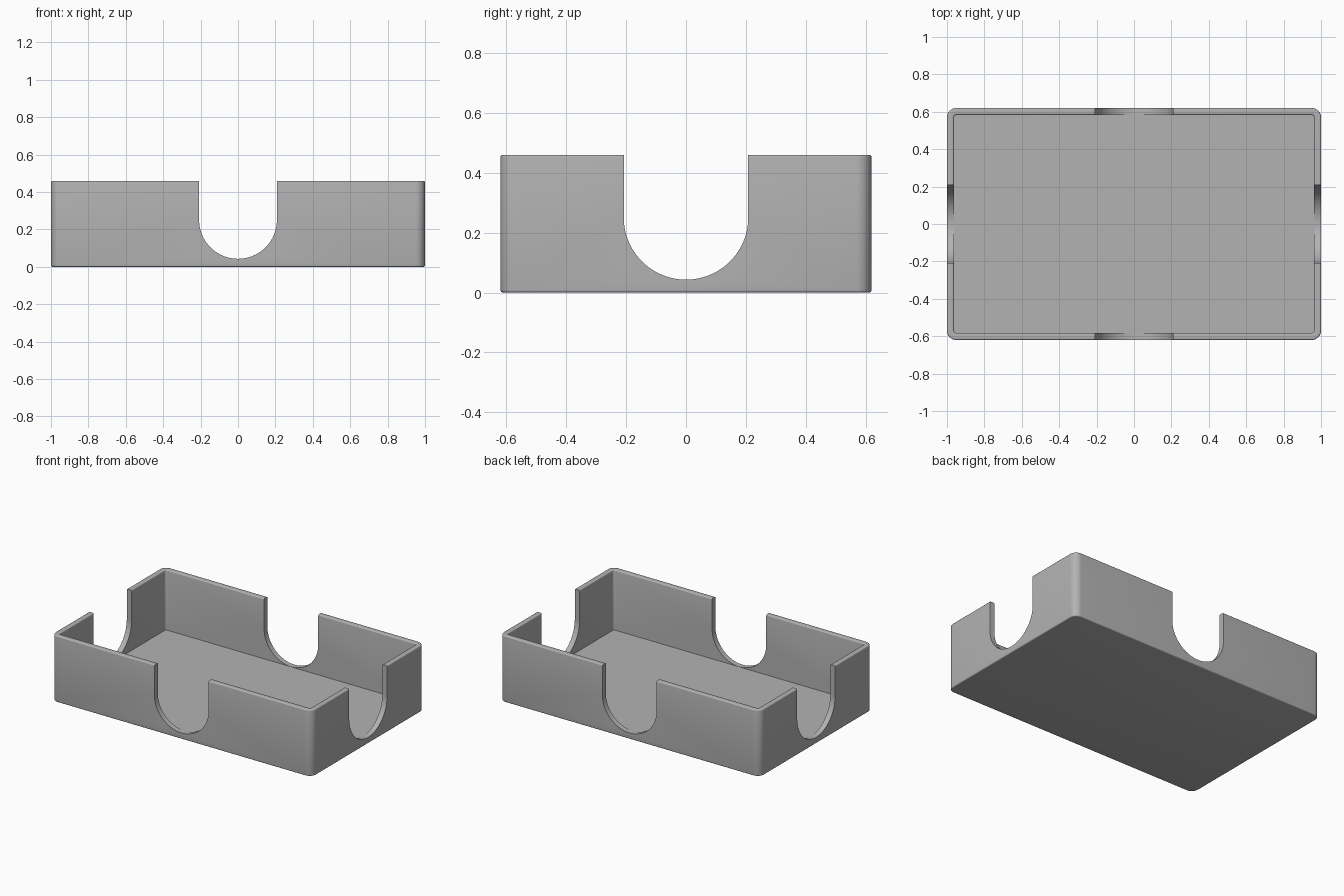
import bpy, bmesh, math

HALF_X, HALF_Y, HEIGHT = 1.0, 0.62, 0.46
WALL, FLOOR = 0.037, 0.042
EDGE = 0.008          # small rounding on rim and base
CORNER = 0.05
NOTCH_R = 0.208

if "Cube" in bpy.data.objects:
    bpy.data.objects.remove(bpy.data.objects["Cube"], do_unlink=True)

grey = bpy.data.materials.new("plain grey")
grey.use_nodes = True
colour = (0.45, 0.45, 0.45, 1)
grey.diffuse_color = colour
grey.node_tree.nodes["Principled BSDF"].inputs["Base Color"].default_value = colour


def make_object(name, bm):
    bmesh.ops.recalc_face_normals(bm, faces=bm.faces)
    mesh = bpy.data.meshes.new(name)
    bm.to_mesh(mesh)
    bm.free()
    mesh.materials.append(grey)
    obj = bpy.data.objects.new(name, mesh)
    bpy.context.collection.objects.link(obj)
    return obj


def rounded_ring(bm, inset, z, steps=8):
    """Rounded rectangle of vertices, inset from the outer wall."""
    r = max(CORNER - inset, 0.015)
    cx, cy = HALF_X - inset - r, HALF_Y - inset - r
    ring = []
    for q, (sx, sy) in enumerate([(1, 1), (-1, 1), (-1, -1), (1, -1)]):
        for i in range(steps + 1):
            a = math.pi / 2 * (q + i / steps)
            ring.append(bm.verts.new((sx * cx + r * math.cos(a),
                                      sy * cy + r * math.sin(a), z)))
    return ring


# Wall section from the base, up the outside, over the rim and down inside
def quarter(inset, z, start, end, n=4):
    for i in range(n + 1):
        a = math.radians(start + (end - start) * i / n)
        yield inset + EDGE * math.cos(a), z + EDGE * math.sin(a)


section = [*quarter(EDGE, EDGE, 270, 180),
           *quarter(EDGE, HEIGHT - EDGE, 180, 90),
           *quarter(WALL - EDGE, HEIGHT - EDGE, 90, 0),
           (WALL, FLOOR)]

# Tray
bm = bmesh.new()
rings = [rounded_ring(bm, inset, z) for inset, z in section]
for low, high in zip(rings, rings[1:]):
    for i in range(len(low)):
        j = (i + 1) % len(low)
        bm.faces.new((low[i], low[j], high[j], high[i]))
bm.faces.new(rings[0])
bm.faces.new(rings[-1])
tray = make_object("tray", bm)


# U-shaped finger notches, one cutter through each pair of opposite walls
def notch_cutter(name, turn, length):
    bm = bmesh.new()
    centre = FLOOR + 0.001 + NOTCH_R
    outline = [(NOTCH_R, 1.0), (-NOTCH_R, 1.0)]
    for i in range(49):
        a = math.pi * (1 + i / 48)
        outline.append((NOTCH_R * math.cos(a), centre + NOTCH_R * math.sin(a)))
    face = bm.faces.new([bm.verts.new((x, -length, z)) for x, z in outline])
    ext = bmesh.ops.extrude_face_region(bm, geom=[face])
    moved = [v for v in ext["geom"] if isinstance(v, bmesh.types.BMVert)]
    bmesh.ops.translate(bm, vec=(0, 2 * length, 0), verts=moved)
    cutter = make_object(name, bm)
    cutter.rotation_euler.z = turn
    cutter.hide_render = True
    return cutter


bpy.ops.object.select_all(action='DESELECT')
bpy.context.view_layer.objects.active = tray
tray.select_set(True)
for name, turn, length in [("long_wall_cutter", 0, 0.8),
                           ("short_wall_cutter", math.pi / 2, 1.2)]:
    cutter = notch_cutter(name, turn, length)
    cut = tray.modifiers.new(name, 'BOOLEAN')
    cut.operation = 'DIFFERENCE'
    cut.solver = 'EXACT'
    cut.object = cutter
    bpy.context.view_layer.update()
    bpy.ops.object.modifier_apply(modifier=cut.name)
    bpy.data.objects.remove(cutter, do_unlink=True)

bpy.ops.object.shade_smooth_by_angle(angle=math.radians(30))
